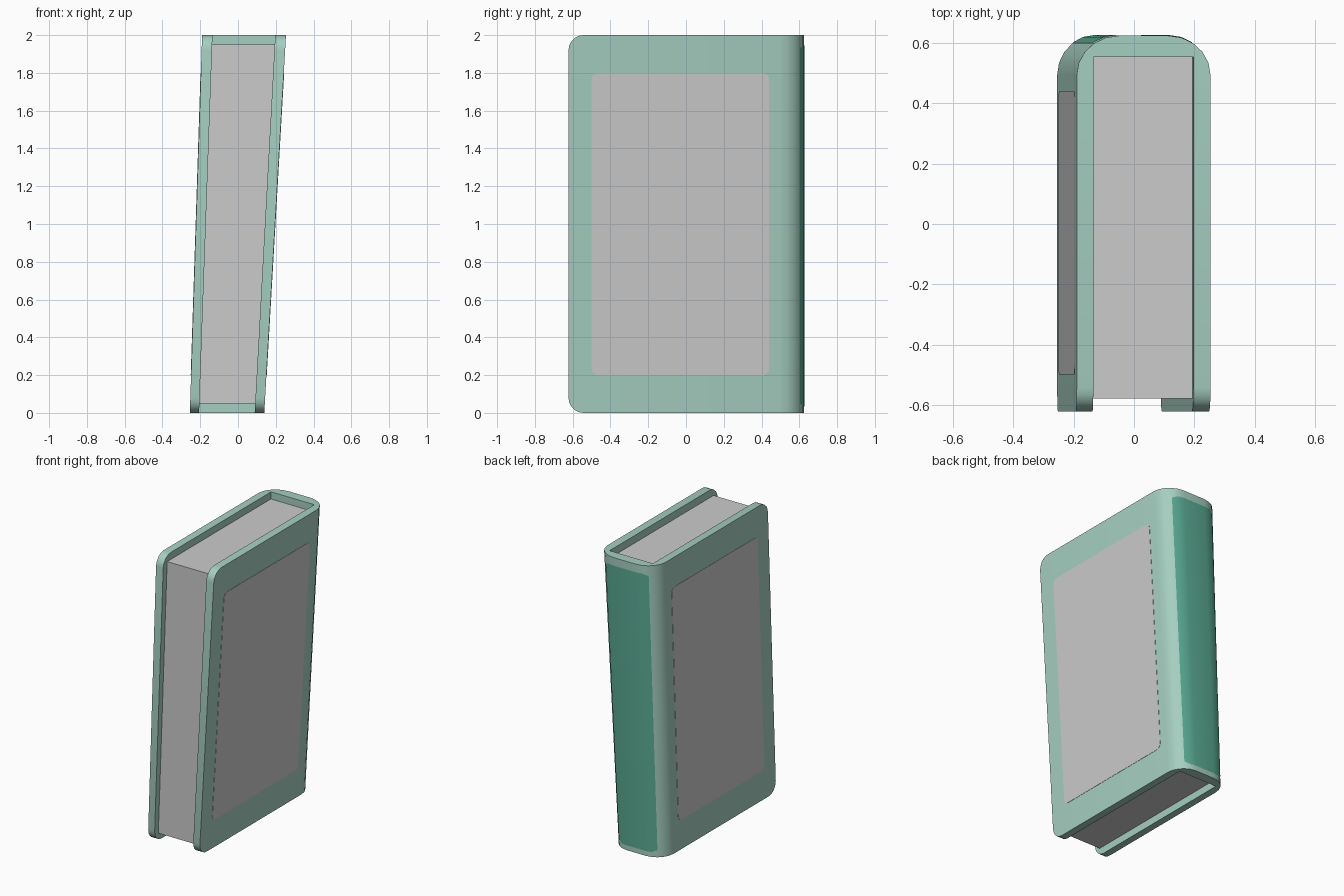
import bpy, bmesh, math

if "Cube" in bpy.data.objects:
    bpy.data.objects.remove(bpy.data.objects["Cube"])

H = 2.0                      # height
XL, XR = -0.19, 0.254        # cover sides at the top
YF, YB = -0.622, 0.625       # fore edge and spine
RX, RY, SEG = 0.14, 0.13, 5  # spine rounding


def material(name, rgb):
    m = bpy.data.materials.new(name)
    m.diffuse_color = (*rgb, 1)
    m.use_nodes = True
    m.node_tree.nodes["Principled BSDF"].inputs["Base Color"].default_value = m.diffuse_color
    return m


cover_mat = material("pale_teal", (0.38, 0.62, 0.53))
paper_mat = material("light_grey", (0.60, 0.60, 0.60))
spine_mat = material("deep_green", (0.10, 0.40, 0.29))


def finish(name, bm, mat, smooth=True, normals=True):
    """Lean and taper the upright shape, then make an object of it."""
    for v in bm.verts:
        t = (v.co.x - XL) / (XR - XL)
        v.co.x -= (0.065 + 0.05 * t) * (1 - v.co.z / H)
    if normals:
        bmesh.ops.recalc_face_normals(bm, faces=bm.faces)
    me = bpy.data.meshes.new(name)
    bm.to_mesh(me)
    bm.free()
    ob = bpy.data.objects.new(name, me)
    bpy.context.collection.objects.link(ob)
    me.materials.append(mat)
    if smooth:
        bpy.ops.object.select_all(action='DESELECT')
        ob.select_set(True)
        bpy.context.view_layer.objects.active = ob
        bpy.ops.object.shade_smooth_by_angle(angle=math.radians(35))
    return ob


def prism(points, offset):
    """Extrude a flat outline by an offset vector."""
    bm = bmesh.new()
    f = bm.faces.new([bm.verts.new(p) for p in points])
    r = bmesh.ops.extrude_face_region(bm, geom=[f], use_keep_orig=True)
    bmesh.ops.translate(bm, vec=offset,
                        verts=[g for g in r["geom"] if isinstance(g, bmesh.types.BMVert)])
    return bm


def arc(cx, cy, rx, ry, a0, a1, n):
    return [(cx + rx * math.cos(math.radians(a0 + (a1 - a0) * i / n)),
             cy + ry * math.sin(math.radians(a0 + (a1 - a0) * i / n))) for i in range(n + 1)]


# Outer spine curve, right side round to left side
right_arc = arc(XR - RX, YB - RY, RX, RY, 0, 90, SEG)
left_arc = arc(XL + RX, YB - RY, RX, RY, 90, 180, SEG)
curve = right_arc + left_arc

# Cover: U profile with a square inside, rounded fore-edge corners
IL, IR, IB = -0.135, 0.197, 0.555
profile = [(XR, YF)] + curve + [(XL, YF), (IL, YF), (IL, IB), (IR, IB), (IR, YF)]
bm = prism([(x, y, 0) for x, y in profile], (0, 0, H))
corners = [e for e in bm.edges
           if all(abs(v.co.y - YF) < 1e-4 for v in e.verts)
           and abs(e.verts[0].co.z - e.verts[1].co.z) < 1e-4]
bmesh.ops.bevel(bm, geom=corners, offset=0.08, segments=5, profile=0.5, affect='EDGES')
finish("cover", bm, cover_mat)

# Page block
e = 0.002
bm = prism([(IL - e, -0.58, 0.05), (IR + e, -0.58, 0.05),
            (IR + e, IB + e, 0.05), (IL - e, IB + e, 0.05)], (0, 0, 1.9))
finish("pages", bm, paper_mat, smooth=False)

# Rounded panels on both boards
r, y0, y1, z0, z1 = 0.035, -0.50, 0.44, 0.20, 1.80
outline = (arc(y1 - r, z1 - r, r, r, 0, 90, 4) + arc(y0 + r, z1 - r, r, r, 90, 180, 4)
           + arc(y0 + r, z0 + r, r, r, 180, 270, 4) + arc(y1 - r, z0 + r, r, r, 270, 360, 4))
for name, x, d in (("front_panel", XR, 1), ("back_panel", XL, -1)):
    bm = prism([(x - d * 0.002, y, z) for y, z in outline], (d * 0.004, 0, 0))
    finish(name, bm, paper_mat, smooth=False)

# Spine strip: thin sheet wrapped over the rounded back
mid = (XL + XR) / 2
band = right_arc[3:] + left_arc[:3]
bm = bmesh.new()
rows = []
for i, (x, y) in enumerate(band):
    trim = 0.015 if i in (0, len(band) - 1) else 0
    x += 0.0015 * (1 if x > mid else -1)
    rows.append([bm.verts.new((x, y + 0.0025, z)) for z in (0.035 + trim, 1.945 - trim)])
for a, b in zip(rows, rows[1:]):
    bm.faces.new((a[0], b[0], b[1], a[1]))
bm.normal_update()
if bm.faces[:][2].normal.y < 0:
    bmesh.ops.reverse_faces(bm, faces=bm.faces[:])
finish("spine_strip", bm, spine_mat, normals=False)
